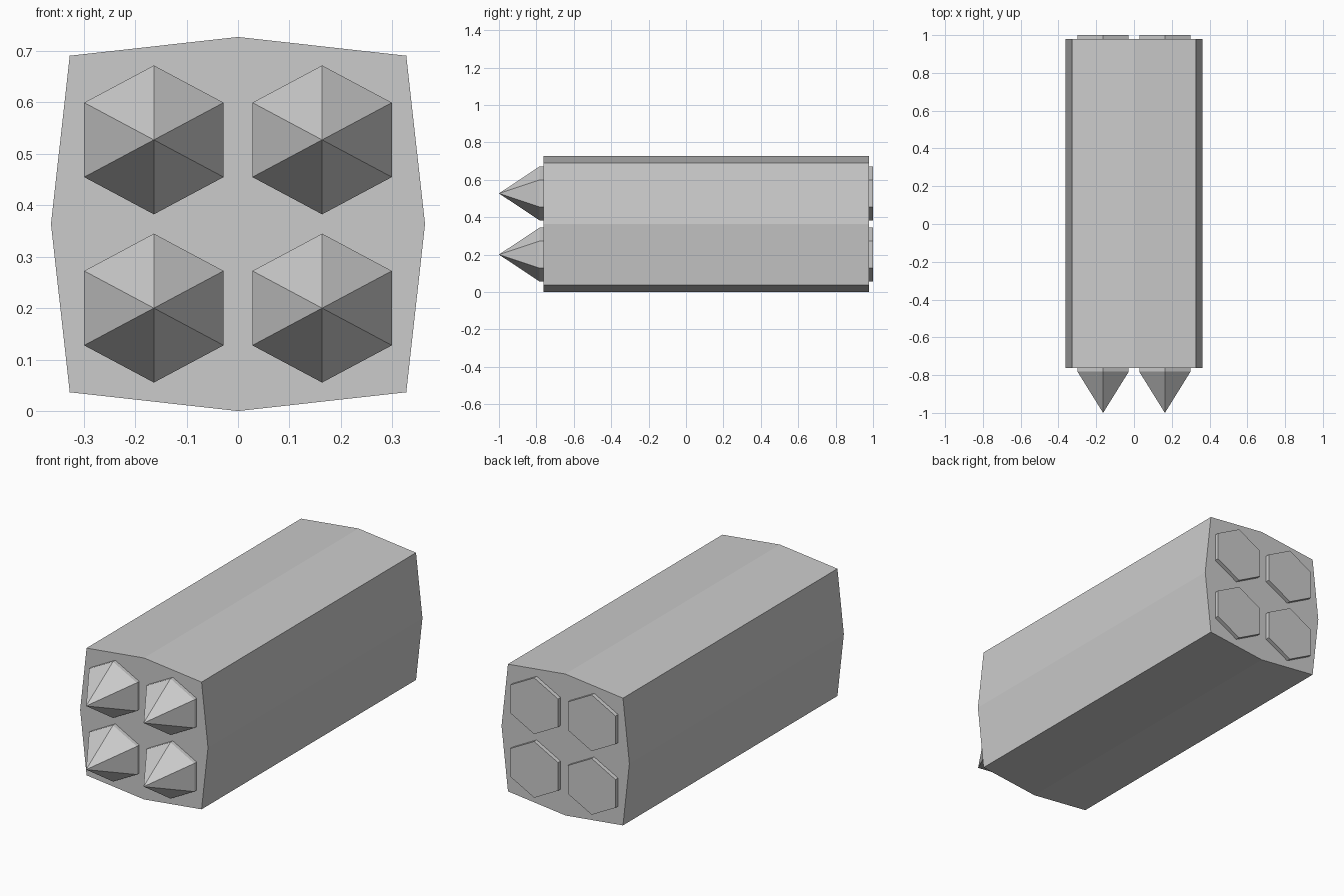
import bpy
import bmesh
import math

if "Cube" in bpy.data.objects:
    bpy.data.objects.remove(bpy.data.objects["Cube"])

CZ = 0.3635   # height of the pod axis


def loft(name, rings, tip=None):
    """Solid from matching rings along y, optionally closed by a front tip."""
    bm = bmesh.new()
    loops = [[bm.verts.new(p) for p in ring] for ring in rings]
    n = len(loops[0])
    for a, b in zip(loops, loops[1:]):
        for i in range(n):
            j = (i + 1) % n
            bm.faces.new((a[i], a[j], b[j], b[i]))
    bm.faces.new(loops[-1])
    if tip:
        t = bm.verts.new(tip)
        for i in range(n):
            bm.faces.new((t, loops[0][(i + 1) % n], loops[0][i]))
    else:
        bm.faces.new(loops[0])
    bmesh.ops.recalc_face_normals(bm, faces=bm.faces)
    me = bpy.data.meshes.new(name)
    bm.to_mesh(me)
    bm.free()
    ob = bpy.data.objects.new(name, me)
    bpy.context.collection.objects.link(ob)
    return ob


# Launcher housing: square with slightly bulged sides
H, C = 0.3635, 0.327
profile = [(0, H), (C, C), (H, 0), (C, -C), (0, -H), (-C, -C), (-H, 0), (-C, C)]
loft("pod_housing", [[(x, y, z + CZ) for x, z in profile] for y in (-0.763, 0.979)])


# Four hexagonal rockets with pointed noses, running through the housing
def hexagon(cx, cz, y):
    return [(cx + 0.1565 * math.sin(math.radians(60 * k)), y,
             cz + 0.1447 * math.cos(math.radians(60 * k))) for k in range(6)]


S = 0.1635
for row, sz in (("lower", -S), ("upper", S)):
    for side, sx in (("left", -S), ("right", S)):
        cz = CZ + sz
        loft(f"rocket_{row}_{side}",
             [hexagon(sx, cz, -0.782), hexagon(sx, cz, 1.0)], tip=(sx, -1.0, cz))
